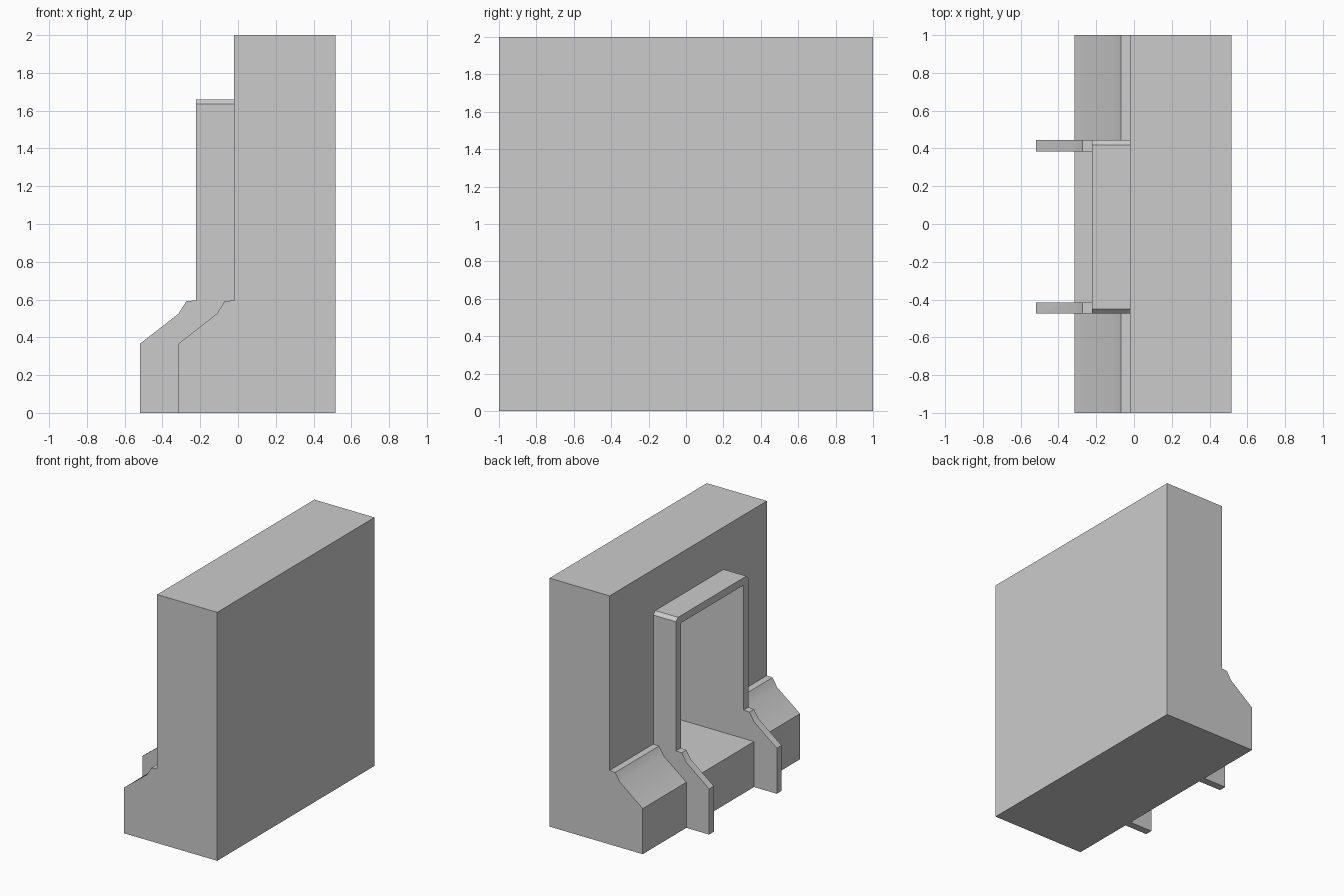
import bpy, bmesh

if "Cube" in bpy.data.objects:
    bpy.data.objects.remove(bpy.data.objects["Cube"])


def extrude_profile(name, pts, y0, y1):
    """Solid made from an (x, z) outline swept along y."""
    bm = bmesh.new()
    face = bm.faces.new([bm.verts.new((x, y0, z)) for x, z in pts])
    ext = bmesh.ops.extrude_face_region(bm, geom=[face])
    moved = [g for g in ext["geom"] if isinstance(g, bmesh.types.BMVert)]
    bmesh.ops.translate(bm, verts=moved, vec=(0, y1 - y0, 0))
    bmesh.ops.recalc_face_normals(bm, faces=bm.faces)
    mesh = bpy.data.meshes.new(name)
    bm.to_mesh(mesh)
    bm.free()
    obj = bpy.data.objects.new(name, mesh)
    bpy.context.collection.objects.link(obj)
    return obj


def box(name, x0, x1, y0, y1, z0, z1):
    return extrude_profile(name, [(x0, z0), (x1, z0), (x1, z1), (x0, z1)], y0, y1)


def combine(target, other, operation):
    """Apply a boolean and remove the helper."""
    mod = target.modifiers.new("combine", "BOOLEAN")
    mod.operation = operation
    mod.solver = "EXACT"
    mod.object = other
    bpy.context.view_layer.objects.active = target
    bpy.ops.object.modifier_apply(modifier=mod.name)
    bpy.data.objects.remove(other)


# Sloped plinth outline, shared by wall and door surround
STEP = [(-0.315, 0), (-0.315, 0.367), (-0.112, 0.525), (-0.07, 0.592), (-0.02, 0.595)]
IN0, IN1, OUT0, OUT1 = -0.415, 0.385, -0.475, 0.445
HEAD, TOP = 1.60, 1.66

# Thick wall with plinth
wall = extrude_profile("wall_with_doorway",
                       STEP + [(-0.02, 2), (0.515, 2), (0.515, 0)], -1, 1)

# Door surround: the same outline stepped 0.2 forward
surround = extrude_profile("door_surround",
                           [(x - 0.203, z) for x, z in STEP]
                           + [(-0.223, TOP), (0.1, TOP), (0.1, 0)], OUT0, OUT1)

# Chamfer the two upper corners
bm = bmesh.new()
bm.from_mesh(surround.data)
corners = [e for e in bm.edges
           if all(v.co.z > TOP - 0.01 for v in e.verts)
           and abs(e.verts[0].co.y - e.verts[1].co.y) < 1e-4]
bmesh.ops.bevel(bm, geom=corners, offset=0.026, segments=1, affect="EDGES")
bm.to_mesh(surround.data)
bm.free()

# Gap between the legs in front of the plinth
combine(surround, box("leg_gap", -1, -0.25, IN0, IN1, -0.2, 0.5), "DIFFERENCE")
combine(wall, surround, "UNION")

# Deep door recess with a flat sill
combine(wall, box("recess", -1, 0.45, IN0, IN1, 0.366, HEAD), "DIFFERENCE")

wall.select_set(True)
bpy.context.view_layer.objects.active = wall
bpy.ops.object.shade_smooth_by_angle(angle=0.52)
